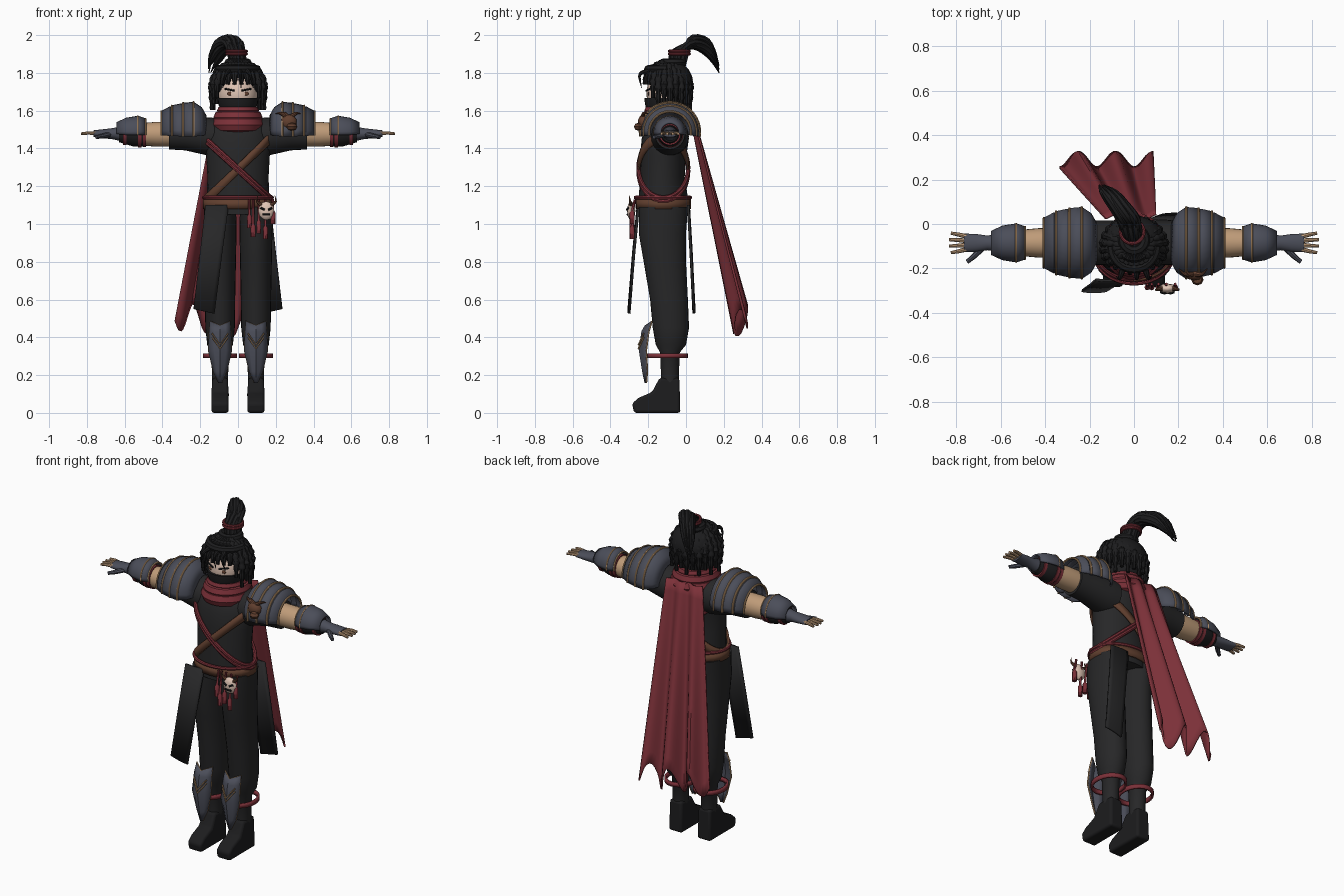
import bpy, bmesh
from math import sin, cos, pi, radians, sqrt
from mathutils import Vector

cube = bpy.data.objects.get("Cube")
if cube:
    bpy.data.objects.remove(cube, do_unlink=True)
parts = []


def material(name, r, g, b):
    m = bpy.data.materials.new(name)
    m.use_nodes = True
    m.diffuse_color = (r, g, b, 1)
    bsdf = m.node_tree.nodes["Principled BSDF"]
    bsdf.inputs["Base Color"].default_value = (r, g, b, 1)
    bsdf.inputs["Roughness"].default_value = .8
    return m


cloth = material("black cloth", .02, .02, .021)
hair = material("hair black", .012, .012, .013)
red = material("dark red", .2, .03, .04)
slate = material("slate armour", .07, .075, .1)
trim = material("tan trim", .46, .28, .14)
skin = material("tan skin", .52, .33, .19)
pale = material("pale face", .75, .56, .46)
leather = material("brown leather", .12, .05, .028)


def add(name, mesh, mat, thick=0):
    obj = bpy.data.objects.new(name, mesh)
    bpy.context.collection.objects.link(obj)
    if not mesh.materials:
        mesh.materials.append(mat)
    if thick:
        mod = obj.modifiers.new("thickness", "SOLIDIFY")
        mod.thickness, mod.offset = thick, 0
    parts.append(obj)
    return obj


def sheet(name, rows, n, point, mat, wrap=False, thick=0):
    """Grid surface: point(u, row) for u in 0..1; wrapped sheets get end caps unless thick."""
    bm = bmesh.new()
    count = n if wrap else n + 1
    grid = [[bm.verts.new(point(i / n, row)) for i in range(count)] for row in rows]
    for a, b in zip(grid, grid[1:]):
        for i in range(n):
            k = (i + 1) % count
            bm.faces.new((a[i], a[k], b[k], b[i]))
    if wrap and not thick:
        bm.faces.new(grid[0])
        bm.faces.new(grid[-1])
    bmesh.ops.recalc_face_normals(bm, faces=bm.faces)
    mesh = bpy.data.meshes.new(name)
    bm.to_mesh(mesh)
    bm.free()
    return add(name, mesh, mat, thick)


def loft(name, rings, mat, axis="z", thick=0):
    """Rings are (position, centre a, centre b, radius a, radius b)."""
    def point(u, ring):
        p, a, b, ra, rb = ring
        a, b = a + ra * cos(u * 2 * pi), b + rb * sin(u * 2 * pi)
        return (a, b, p) if axis == "z" else (p, a, b)
    return sheet(name, rings, 24, point, mat, True, thick)


def tubes(name, paths, radius, mat, taper=lambda t: 1, cyclic=False):
    cu = bpy.data.curves.new(name, "CURVE")
    cu.dimensions, cu.bevel_depth, cu.bevel_resolution = "3D", radius, 2
    cu.use_fill_caps = True
    for path in paths:
        sp = cu.splines.new("POLY")
        sp.points.add(len(path) - 1)
        sp.use_cyclic_u = cyclic
        for i, (pt, co) in enumerate(zip(sp.points, path)):
            pt.co = (*co, 1)
            pt.radius = taper(i / (len(path) - 1))
    tmp = bpy.data.objects.new("tmp", cu)
    bpy.context.collection.objects.link(tmp)
    graph = bpy.context.evaluated_depsgraph_get()
    mesh = bpy.data.meshes.new_from_object(tmp.evaluated_get(graph))
    bpy.data.objects.remove(tmp)
    return add(name, mesh, mat)


def ring(cx, cy, z, rx, ry, n=32):
    return [(cx + rx * cos(2 * pi * i / n), cy + ry * sin(2 * pi * i / n), z) for i in range(n)]


def blob(name, centre, size, mat, segments=20):
    bm = bmesh.new()
    bmesh.ops.create_uvsphere(bm, u_segments=segments, v_segments=segments // 2, radius=1)
    bmesh.ops.scale(bm, vec=size, verts=bm.verts)
    bmesh.ops.translate(bm, vec=centre, verts=bm.verts)
    mesh = bpy.data.meshes.new(name)
    bm.to_mesh(mesh)
    bm.free()
    return add(name, mesh, mat)


def bezier(points, n=14):
    """Smooth path through a few points."""
    pts = [Vector(p) for p in points]
    pts = [2 * pts[0] - pts[1]] + pts + [2 * pts[-1] - pts[-2]]
    out = []
    for i in range(n + 1):
        s = i / n * (len(pts) - 3)
        k = min(int(s), len(pts) - 4)
        t = s - k
        a, b, c, d = pts[k:k + 4]
        out.append((2 * b + (c - a) * t + (2 * a - 5 * b + 4 * c - d) * t * t
                    + (3 * b - a - 3 * c + d) * t ** 3) / 2)
    return out


# Torso, belt and crossed straps
loft("torso", [(1.05, 0, -.12, .165, .13), (1.14, 0, -.12, .165, .13), (1.25, 0, -.125, .162, .118),
               (1.36, 0, -.12, .168, .122), (1.45, 0, -.11, .175, .125), (1.52, 0, -.1, .16, .11),
               (1.57, 0, -.1, .09, .08)], cloth)
loft("belt", [(z, 0, -.12, .178, .14) for z in (1.08, 1.13)], leather, thick=.012)
tubes("belt_rope", [ring(0, -.122, 1.14, .18, .145)], .01, red, cyclic=True)


def strap(u, offset, slope):
    a = u * 2 * pi
    return (.176 * cos(a), -.12 + .132 * sin(a), 1.29 + slope * cos(a) + offset)


sheet("leather_strap", (-.028, .028), 40, lambda u, o: strap(u, o, .17), leather, True, .012)
tubes("red_strap", [[strap(i / 40, o, -.16) for i in range(40)] for o in (-.01, .01)], .011, red, cyclic=True)

# Head, eyes and cloth face mask
blob("head", (0, -.1, 1.69), (.105, .11, .13), pale)
loft("face_mask", [(1.54, 0, -.1, .07, .075), (1.6, 0, -.105, .092, .103), (1.64, 0, -.105, .106, .113),
                   (1.668, 0, -.105, .108, .115)], hair)
for s, side in ((1, "left"), (-1, "right")):
    blob(side + "_eye", (s * .042, -.199, 1.69), (.017, .004, .01), leather, 10)
    tubes(side + "_brow", [[(s * .02, -.211, 1.706), (s * .07, -.19, 1.716)]], .005, hair)

# Scarf
for k, (z, r, t) in enumerate(((1.525, .1, .042), (1.565, .092, .038), (1.6, .085, .026))):
    tubes("scarf_wrap_%d" % k, [ring(0, -.1, z, r, r + .01)], t, red, cyclic=True)

# Braided hair
blob("hair_cap", (0, -.075, 1.745), (.135, .113, .12), hair)
braids, count = [], 24
for k in range(count):
    a = 2 * pi * (k + .5) / count
    front = -sin(a)
    low = 1.735 if front > .75 else 1.66 if front > .55 else 1.6 + .02 * (k % 2)
    path = []
    for i in range(17):
        th = radians(12) + i / 16 * radians(80)
        z = 1.72 + .135 * cos(th)
        path.append((.14 * sin(th) * cos(a), -.1 + .123 * sin(th) * sin(a), z))
    while path[-1][2] > low + .01:
        x, y, z = path[-1]
        path.append((x, y, z - .016))
    braids.append([p for p in path if p[2] >= low])
tubes("hair_braids", braids, .021, hair, lambda t: (.85 + .18 * sin(t * 40)) * (1 - .5 * max(0, t - .7) / .3))
tubes("crown_braid", [ring(0, -.07, 1.855, .05, .05, 20)], .022, hair, cyclic=True)
tubes("brow_braid", [[(.1 * cos(a), -.1 - .1 * sin(a), 1.82) for a in (i * pi / 12 for i in range(13))]],
      .022, hair)
tubes("front_curls", [bezier(((s * .05, -.2, 1.81), (s * .065, -.245, 1.79), (s * .08, -.235, 1.72)), 8)
                      for s in (-1, .2, 1)], .014, hair, lambda t: 1.1 - t)

# Ponytail
locks = []
for k in range(9):
    a, r = k * 2 * pi / 8, (.03 if k < 8 else 0)
    dx, dz = r * cos(a), r * sin(a)
    locks.append(bezier(((dx, -.05 + dz, 1.84), (dx - .01, -.03 + dz, 1.91), (dx * 1.2 - .03, .03, 1.962 + dz * .6),
                         (dx - .08, .1, 1.945 + dz), (dx - .115, .145, 1.89 + dz),
                         (-.145 + dx * .4, .175, 1.8 + .02 * (k % 3)))))
tubes("ponytail", locks, .02, hair, lambda t: 1 if t < .6 else 1.06 - (t - .6) * 2.4)
tubes("ponytail_tie", [ring(-.008, -.035, z, .053, .053, 20) for z in (1.9, 1.915)], .008, red, cyclic=True)


# Cape with folds and a ragged hem
def cape_point(u, v):
    x = (-.13 + .23 * u) * (1 - v) + (-.335 + .42 * u) * v
    hem = .47 + .075 * cos(u * 6 * pi + pi * .6) + .04 * (1 - u)
    y = .035 + .255 * v - .035 * cos(u * 5 * pi) * (.25 + .75 * v)
    return (x, y, 1.56 * (1 - v) + hem * v)


sheet("cape", [j / 16 for j in range(17)], 40, cape_point, red, thick=.01)

# Hanging coat panels, front right and back left
for s, name, y0, y1 in ((-1, "front_coat_panel", -.255, -.305), (1, "back_coat_panel", .015, .045)):
    rows = ((1.1, .05, .172, 0), (.85, .085, .2, .5), (.55, .125, .235, 1))
    sheet(name, rows, 6, lambda u, r: (s * (r[1] + (r[2] - r[1]) * u),
                                       y0 + (y1 - y0) * r[3] - s * .02 * (u - .5) ** 2,
                                       r[0] - .025 * r[3] * (1 - u)), cloth, thick=.012)

# Belt ornament and tassels
blob("belt_mask", (.15, -.29, 1.07), (.042, .022, .05), pale, 12)
tubes("mask_features", [[(.15 + s * .01, -.312, 1.075), (.15 + s * .03, -.306, 1.085)] for s in (-1, 1)]
      + [[(.13, -.309, 1.05), (.17, -.309, 1.05)]], .006, hair)
tubes("mask_horns", [bezier(((.15 + s * .025, -.29, 1.1), (.15 + s * .05, -.295, 1.12), (.15 + s * .045, -.3, 1.15)), 6)
                     for s in (-1, 1)], .01, leather, lambda t: 1.1 - t)
tubes("tassels", [[(x, -.27, 1.13), (x, -.285, low + .07), (x, -.285, low + .06), (x, -.285, low)]
                  for x, low in ((.06, .98), (.08, .93), (.11, .95), (.145, .92), (.185, 1.0))],
      .013, red, lambda t: .5 if t < .4 else 1)

ARM_Y = -.085
for s, side in ((1, "left_"), (-1, "right_")):
    def arm(name, rings, mat):
        loft(side + name, [(s * x, ARM_Y, z, r, r) for x, z, r in rings], mat, "x")

    def arc(x, r, half, n=16):
        return [(s * x, ARM_Y + r * sin(a), 1.485 + r * cos(a))
                for a in (radians(half) * (2 * i / n - 1) for i in range(n + 1))]

    def shell(name, profile, half):
        sheet(side + name, profile, 16, lambda u, p: arc(p[0], p[1], half)[round(u * 16)], slate, thick=.01)

    # Sleeve, forearm, bracer
    arm("sleeve", [(.1, 1.46, .1), (.17, 1.465, .1), (.28, 1.475, .085), (.365, 1.475, .08)], cloth)
    arm("forearm", [(.35, 1.475, .066), (.43, 1.475, .066), (.52, 1.475, .058)], skin)
    arm("bracer_wrap", [(.49, 1.475, .064), (.55, 1.475, .066), (.63, 1.475, .042)], hair)
    for k, (x, r) in enumerate(((.495, .068), (.52, .07), (.6, .057))):
        arm("bracer_cord_%d" % k, [(x - .009, 1.475, r), (x + .009, 1.475, r)], red)
    shell("bracer_plate", ((.49, .07), (.53, .083), (.59, .073), (.64, .05)), 100)
    tubes(side + "bracer_trim", [arc(.49, .072, 100), arc(.53, .085, 100)], .005, trim)

    # Layered shoulder guard
    for k, prof in enumerate((((.17, .085), (.195, .13), (.235, .157), (.29, .152)),
                              ((.27, .136), (.3, .149), (.35, .138)),
                              ((.33, .122), (.36, .133), (.405, .108)))):
        shell("shoulder_plate_%d" % k, prof, 98)
    tubes(side + "shoulder_trim", [arc(x, r, 98) for x, r in ((.235, .16), (.29, .155), (.35, .141), (.405, .111))],
          .006, trim)

    # Gloved hand and fingers
    loft(side + "glove", [(s * x, ARM_Y, 1.478, ry, rz) for x, ry, rz in
                          ((.61, .04, .042), (.66, .033, .03), (.71, .04, .024), (.765, .042, .018))], slate, "x")
    tubes(side + "fingers", [[(s * .75, ARM_Y + d * .028, 1.48), (s * .79, ARM_Y + d * .038, 1.482),
                              (s * (.835 - .012 * abs(d)), ARM_Y + d * .044, 1.478)] for d in (-1, -.33, .33, 1)],
          .01, skin, lambda t: 1.1 - .4 * t)
    tubes(side + "thumb", [[(s * .68, -.105, 1.475), (s * .72, -.145, 1.465), (s * .75, -.17, 1.46)]],
          .014, slate, lambda t: 1.1 - .4 * t)

    # Trousers and boots
    cx = s * .095
    loft(side + "trouser_leg", [(z, cx, y, rx, ry) for z, y, rx, ry in
                                ((1.09, -.12, .085, .13), (.95, -.125, .087, .125), (.8, -.112, .084, .112),
                                 (.6, -.09, .08, .1), (.45, -.08, .078, .096), (.36, -.08, .068, .08),
                                 (.32, -.085, .046, .052), (.16, -.085, .042, .046))], cloth)
    outline = ((-.03, 0), (-.275, 0), (-.285, .05), (-.25, .08), (-.18, .11), (-.14, .185), (-.035, .185))
    boot = sheet(side + "boot", (-.045, .045), len(outline),
                 lambda u, w: (cx + w * (1 if outline[round(u * len(outline))][1] < .15 else .9),
                               *outline[round(u * len(outline))]), hair, True)
    bevel = boot.modifiers.new("soft edges", "BEVEL")
    bevel.width, bevel.segments = .014, 3

    # Shin guard, its trim and its tie
    rows = ((.16, .008, -.215), (.22, .034, -.228), (.33, .06, -.245), (.43, .056, -.232), (.46, .052, -.215))

    def shin(u, row):
        z, w, y = row
        return (cx + u * w, y + .035 * abs(u) * min(1, w / .05), z + (.025 * abs(u) if z > .45 else 0))

    sheet(side + "shin_guard", rows, 4, lambda u, r: shin(2 * u - 1, r), slate, thick=.009)
    edge = [shin(-1, r) for r in rows] + [shin(0, rows[-1])] + [shin(1, r) for r in reversed(rows)]
    chevrons = [[(cx + u * .042, -.252 + .028 * abs(u), z + .06 * abs(u)) for u in (-1, 0, 1)] for z in (.34, .36)]
    tubes(side + "shin_trim", [edge] + chevrons, .004, trim)
    loft(side + "shin_tie", [(z, cx, -.1, .085, .105) for z in (.29, .315)], red, thick=.012)

# Beast head ornament on the left shoulder
blob("beast_head", (.27, -.225, 1.54), (.045, .03, .04), leather, 10)
blob("beast_snout", (.285, -.25, 1.515), (.028, .026, .022), leather, 8)
tubes("beast_horns", [bezier(((.27, -.225, 1.56), (.27 + dx * .6, -.225, 1.585), (.27 + dx, -.2, 1.585)), 6)
                      for dx in (-.07, -.04, .06)], .014, leather, lambda t: 1.1 - t)

# Smooth shading with sharp edges kept
bpy.ops.object.select_all(action="DESELECT")
for obj in parts:
    obj.select_set(True)
bpy.context.view_layer.objects.active = parts[0]
bpy.ops.object.shade_smooth_by_angle(angle=radians(42))
